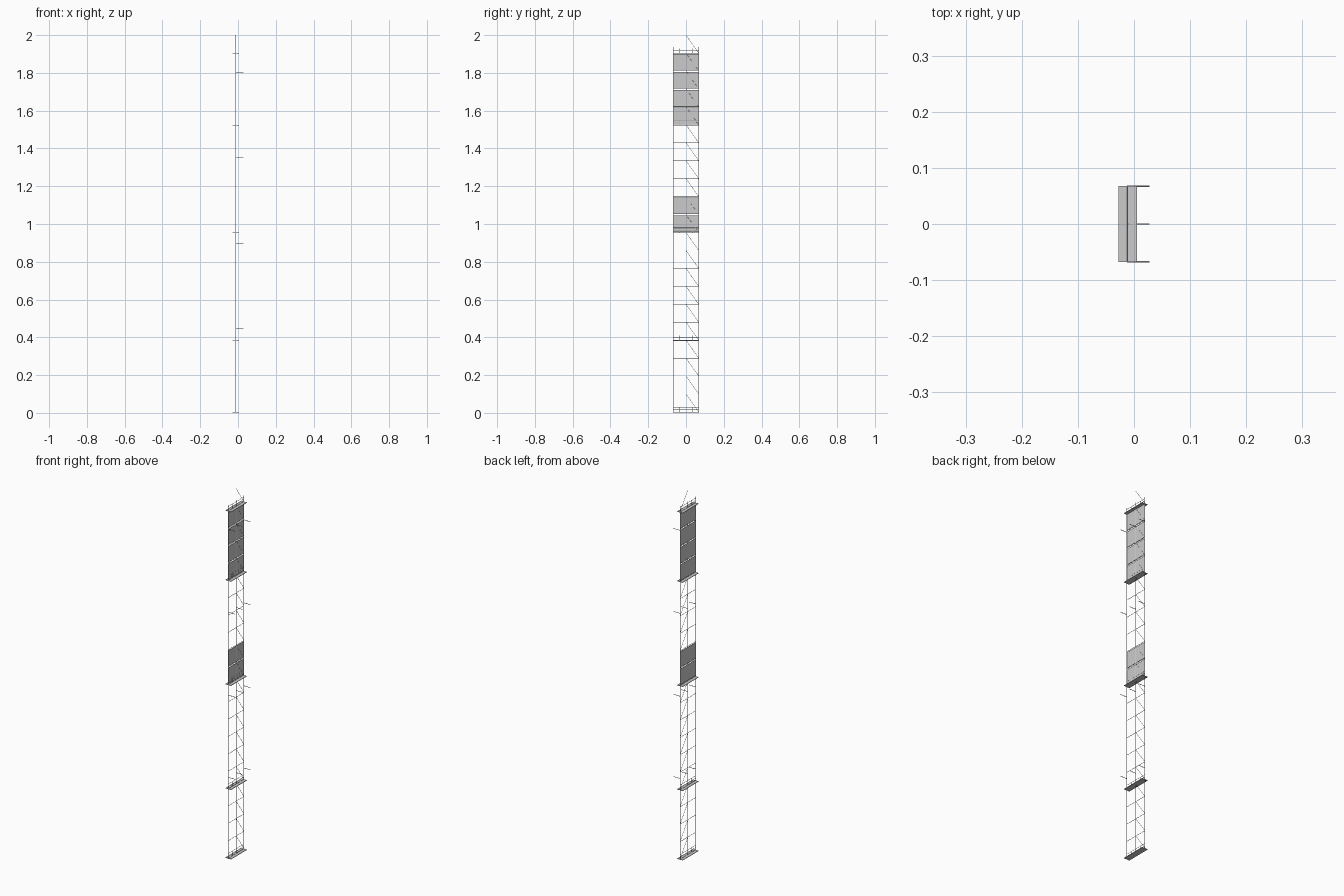
import bpy, bmesh
from mathutils import Vector

if "Cube" in bpy.data.objects:
    bpy.data.objects.remove(bpy.data.objects["Cube"])

X = -0.0112           # plane of the scaffold frame
HALF = 0.0673         # half width to the outer posts
BASE, STEP = 0.005, 0.095
TOP = 1.937
YS = (-HALF, 0.0, HALF)
DECKS = (0, 4, 10, 16, 20)
PANELS = (10, 11, 16, 17, 18, 19)


def level(i):
    return BASE + STEP * i


def finish(name, bm):
    mesh = bpy.data.meshes.new(name)
    bm.to_mesh(mesh)
    bm.free()
    ob = bpy.data.objects.new(name, mesh)
    bpy.context.collection.objects.link(ob)
    return ob


def tubes(name, segments, radius, sides=8):
    """One object holding a straight capped tube per (start, end) pair."""
    bm = bmesh.new()
    for a, b in segments:
        a, b = Vector(a), Vector(b)
        d = b - a
        mat = d.to_track_quat('Z', 'Y').to_matrix().to_4x4()
        mat.translation = (a + b) / 2
        bmesh.ops.create_cone(bm, cap_ends=True, segments=sides, radius1=radius,
                              radius2=radius, depth=d.length, matrix=mat)
    return finish(name, bm)


def boxes(name, bounds):
    """One object holding a box per (low corner, high corner) pair."""
    bm = bmesh.new()
    for lo, hi in bounds:
        lo, hi = Vector(lo), Vector(hi)
        c, s = (lo + hi) / 2, hi - lo
        for v in bmesh.ops.create_cube(bm, size=1)['verts']:
            v.co = Vector((v.co.x * s.x, v.co.y * s.y, v.co.z * s.z)) + c
    return finish(name, bm)


# Upright posts
tubes("posts", [((X, y, 0.001), (X, y, TOP)) for y in YS], 0.0013)

# Horizontal ledgers at each level
tubes("ledgers", [((X, -HALF, level(i)), (X, HALF, level(i))) for i in range(21)], 0.0009)

# Diagonal braces in one bay, the last one rising above the frame
tubes("diagonal_braces",
      [((X, HALF, level(i)), (X, 0, level(i + 1))) for i in range(21)], 0.0008)

# Walking decks
boxes("decks", [((X - 0.0168, -0.068, level(i) - 0.0035),
                 (X + 0.0168, 0.068, level(i) - 0.001)) for i in DECKS])

# Guard rails and their short stanchions above each deck
rails = []
for i in DECKS:
    z = level(i)
    rails += [((X, -HALF, z + h), (X, HALF, z + h)) for h in (0.012, 0.0245)]
    rails += [((X, y, z - 0.001), (X, y, z + 0.0245)) for y in (-HALF / 2, HALF / 2)]
tubes("guard_rails", rails, 0.0008)

# Cladding panels, set slightly behind the braces
boxes("cladding_panels", [((X - 0.001, -HALF, level(i) + 0.003),
                           (X + 0.0002, HALF, level(i) + 0.0905)) for i in PANELS])

# Wall ties reaching back from every post
tubes("wall_ties", [((X, y, z), (0.028, y, z))
                    for z in (0.446, 0.896, 1.35, 1.804) for y in YS], 0.0013)
